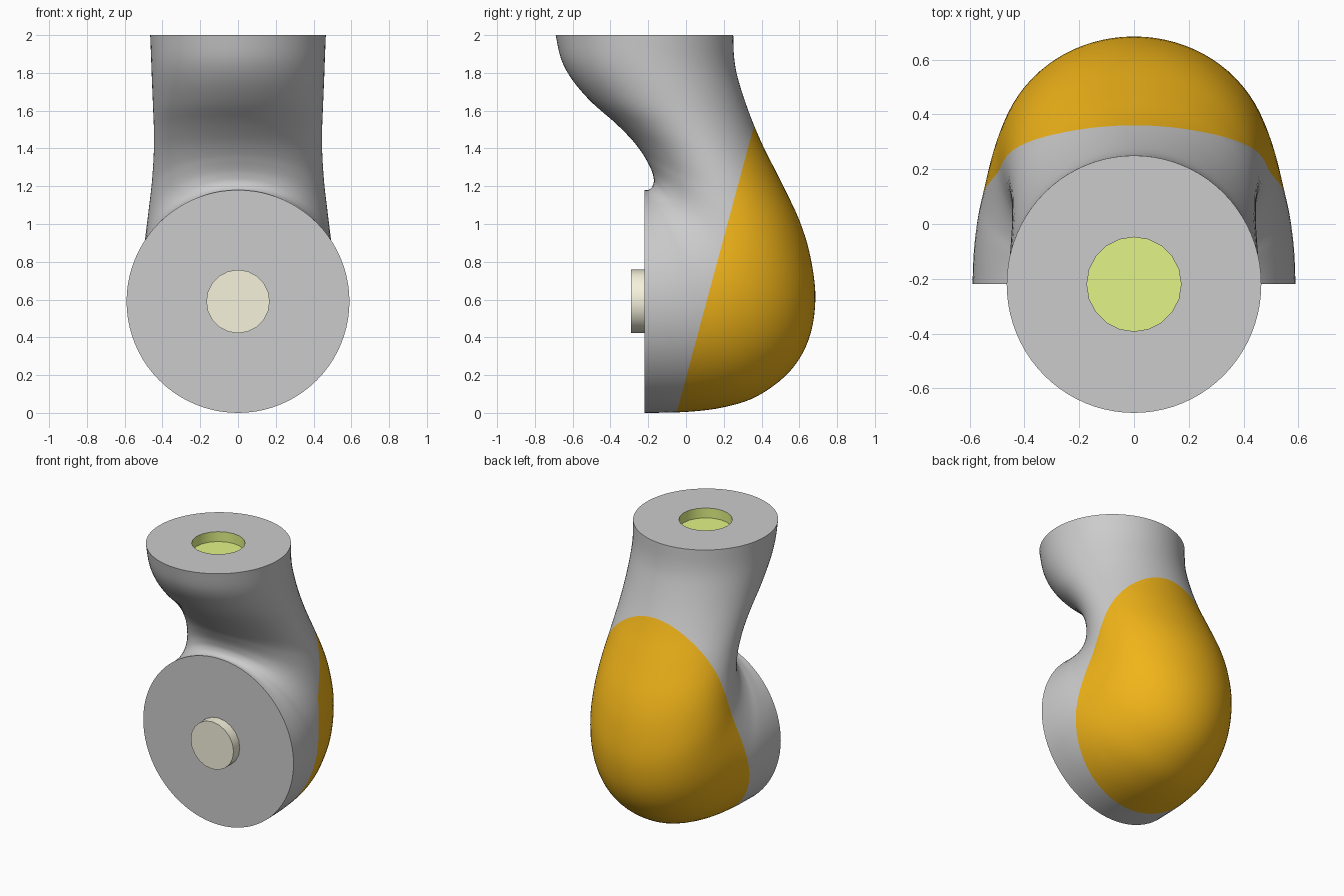
import bpy, bmesh
from math import sin, cos, tau, pi, radians
from mathutils import Vector, Matrix

if "Cube" in bpy.data.objects:
    bpy.data.objects.remove(bpy.data.objects["Cube"])

# Sections along the elbow: inner edge (y, z), outer edge (y, z), half width
SECTIONS = [
    (-.22, 1.18, -.22, .0, .59), (-.20, 1.18, .0, .005, .585),
    (-.185, 1.19, .2, .03, .572), (-.175, 1.205, .38, .09, .55),
    (-.17, 1.23, .55, .22, .525), (-.175, 1.26, .65, .39, .503),
    (-.185, 1.29, .685, .6, .487), (-.205, 1.33, .66, .82, .472),
    (-.235, 1.38, .60, 1.02, .458), (-.29, 1.45, .49, 1.25, .447),
    (-.38, 1.54, .40, 1.43, .445), (-.50, 1.645, .33, 1.60, .45),
    (-.60, 1.76, .275, 1.77, .456), (-.66, 1.87, .255, 1.88, .46),
    (-.69, 2.0, .25, 2.0, .465)]
SIDES, STEPS, HOLE_SIDES = 80, 5, 20
HOLE_R, HOLE_DEPTH, HUB_Y, DISC_Z = .172, .07, -.22, .59


def catmull(a, b, c, d, t):
    return [.5 * (2*q + (r-p)*t + (2*p-5*q+4*r-s)*t*t + (3*q-p-3*r+s)*t**3)
            for p, q, r, s in zip(a, b, c, d)]


def material(name, color):
    m = bpy.data.materials.new(name)
    m.diffuse_color = (*color, 1)
    m.use_nodes = True
    m.node_tree.nodes["Principled BSDF"].inputs["Base Color"].default_value = m.diffuse_color
    return m


def finish(bm, name, mat=None, angle=40):
    me = bpy.data.meshes.new(name)
    bm.to_mesh(me)
    bm.free()
    ob = bpy.data.objects.new(name, me)
    bpy.context.collection.objects.link(ob)
    if mat:
        me.materials.append(mat)
    bpy.ops.object.select_all(action='DESELECT')
    ob.select_set(True)
    bpy.context.view_layer.objects.active = ob
    bpy.ops.object.shade_smooth_by_angle(angle=radians(angle))
    return ob


def elbow():
    """Lofted elbow with a closed disc face and a ring around the socket."""
    bm = bmesh.new()
    n = len(SECTIONS)
    rows = []
    for i in range(n - 1):
        ctrl = [SECTIONS[min(max(i + k, 0), n - 1)] for k in (-1, 0, 1, 2)]
        rows += [catmull(*ctrl, s / STEPS) for s in range(STEPS)]
    rows.append(SECTIONS[-1])
    rings = []
    for iy, iz, oy, oz, w in rows:
        mid = Vector((0, (iy + oy) / 2, (iz + oz) / 2))
        half = Vector((0, (oy - iy) / 2, (oz - iz) / 2))
        rings.append([bm.verts.new(mid + half * cos(tau*k/SIDES) + Vector((w * sin(tau*k/SIDES), 0, 0)))
                      for k in range(SIDES)])

    def join(a, b):
        for k in range(SIDES):
            j = (k + 1) % SIDES
            bm.faces.new((a[k], a[j], b[j], b[k]))

    for a, b in zip(rings, rings[1:]):
        join(a, b)
    bm.faces.new(rings[0])
    # socket rim, following the straight sides of the socket
    per = SIDES // HOLE_SIDES
    corner = [Vector((HOLE_R*sin(tau*k/HOLE_SIDES), HUB_Y + HOLE_R*cos(tau*k/HOLE_SIDES), 2))
              for k in range(HOLE_SIDES + 1)]
    rim = [bm.verts.new(corner[k // per].lerp(corner[k // per + 1], k % per / per)) for k in range(SIDES)]
    join(rings[-1], rim)
    bmesh.ops.recalc_face_normals(bm, faces=bm.faces)
    if max(bm.faces, key=lambda f: f.calc_center_median().y).normal.y < 0:
        bmesh.ops.reverse_faces(bm, faces=bm.faces)
    return bm


def split(bm, keep_back):
    """Keep the part behind or in front of the slanted seam."""
    bmesh.ops.bisect_plane(bm, geom=bm.verts[:] + bm.edges[:] + bm.faces[:],
                           plane_co=(0, -.05, 0), plane_no=(0, 1.52, -.41),
                           clear_inner=keep_back, clear_outer=not keep_back)
    return bm


# Grey body and flush orange cover
finish(split(elbow(), False), "elbow_body")
finish(split(elbow(), True), "back_cover", material("orange", (.88, .46, .01)))

# Socket cup in the top face
bm = bmesh.new()
bmesh.ops.create_cone(bm, cap_ends=True, segments=HOLE_SIDES, radius1=HOLE_R, radius2=HOLE_R,
                      depth=HOLE_DEPTH, matrix=Matrix.Translation((0, HUB_Y, 2 - HOLE_DEPTH / 2)))
bmesh.ops.delete(bm, geom=[f for f in bm.faces if f.normal.z > .9], context='FACES_ONLY')
bmesh.ops.reverse_faces(bm, faces=bm.faces)
finish(bm, "top_socket", material("lime", (.76, .9, .24)))

# Peg on the front disc
bm = bmesh.new()
bmesh.ops.create_cone(bm, cap_ends=True, segments=HOLE_SIDES, radius1=HOLE_R - .004, radius2=HOLE_R - .004,
                      depth=.07, matrix=Matrix.Translation((0, HUB_Y - .035, DISC_Z)) @ Matrix.Rotation(pi / 2, 4, 'X'))
finish(bm, "front_peg", material("cream", (.92, .89, .72)))
